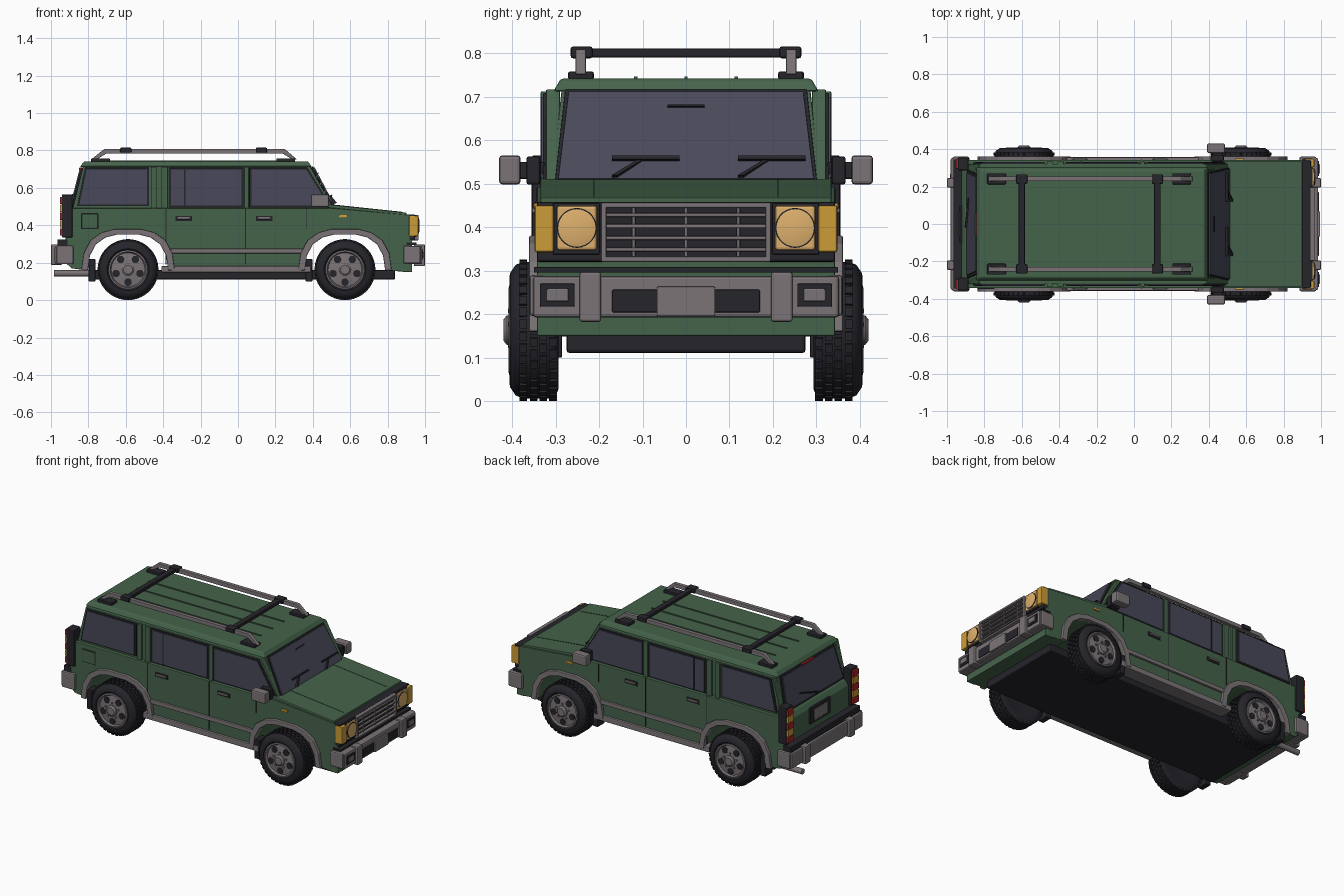
import bpy, bmesh, math
from mathutils import Matrix, Vector

def mat(name, *c):
    m = bpy.data.materials.new(name)
    m.diffuse_color = (*c, 1)
    return m

GREEN = mat("green_paint", 0.06, 0.125, 0.07)
DARK = mat("dark_trim", 0.018, 0.018, 0.024)
GLASS = mat("tinted_glass", 0.065, 0.065, 0.1)
GREY = mat("warm_grey", 0.2, 0.175, 0.185)
AMBER = mat("amber", 0.6, 0.33, 0.04)
LENS = mat("lamp_lens", 0.72, 0.43, 0.15)
RED = mat("red_lens", 0.4, 0.02, 0.02)

def finish(name, bm, m, bevel=0, smooth=False):
    bmesh.ops.recalc_face_normals(bm, faces=bm.faces)
    me = bpy.data.meshes.new(name)
    bm.to_mesh(me)
    bm.free()
    me.materials.append(m)
    o = bpy.data.objects.new(name, me)
    bpy.context.collection.objects.link(o)
    if bevel:
        b = o.modifiers.new("bevel", 'BEVEL')
        b.width, b.segments, b.limit_method = bevel, 2, 'ANGLE'
    if smooth:
        bpy.ops.object.select_all(action='DESELECT')
        o.select_set(True)
        bpy.context.view_layer.objects.active = o
        bpy.ops.object.shade_smooth_by_angle(angle=math.radians(35))
    return o

def loft(name, a, b, m, bevel=0):
    """Solid between two rings of points."""
    bm = bmesh.new()
    A = [bm.verts.new(p) for p in a]
    B = [bm.verts.new(p) for p in b]
    bm.faces.new(A)
    bm.faces.new(B)
    for i in range(len(A)):
        j = (i + 1) % len(A)
        bm.faces.new((A[i], A[j], B[j], B[i]))
    return finish(name, bm, m, bevel)

def rect(x0, x1, y0, y1, z):
    return [(x0, y0, z), (x1, y0, z), (x1, y1, z), (x0, y1, z)]

def box(name, x0, x1, y0, y1, z0, z1, m, bevel=0.003):
    return loft(name, rect(x0, x1, y0, y1, z0), rect(x0, x1, y0, y1, z1), m, bevel)

def pair(name, x0, x1, y0, y1, z0, z1, m, bevel=0.003):
    for s in (1, -1):
        box(name, x0, x1, s * y0, s * y1, z0, z1, m, bevel)

def side(name, pts, y0, y1, m, bevel=0.0):
    """x-z profile extruded from y0 to y1."""
    return loft(name, [(x, y0, z) for x, z in pts], [(x, y1, z) for x, z in pts], m, bevel)

def slab(name, pts, off, m, bevel=0.0):
    return loft(name, pts, [Vector(p) + Vector(off) for p in pts], m, bevel)

def lathe(name, prof, x, z, s, m, n=40, axis='Y'):
    bm = bmesh.new()
    rings = []
    for h, r in prof:
        ring = []
        for i in range(n):
            t = 2 * math.pi * i / n
            c, d = r * math.cos(t), r * math.sin(t)
            ring.append(bm.verts.new((x + c, s * h, z + d) if axis == 'Y' else (h, s + c, z + d)))
        rings.append(ring)
    for a, b in zip(rings, rings[1:]):
        for i in range(n):
            bm.faces.new((a[i], a[(i + 1) % n], b[(i + 1) % n], b[i]))
    bm.faces.new(rings[0])
    bm.faces.new(rings[-1])
    return finish(name, bm, m, smooth=True)

# Lower body with wheel arch openings in the profile
WX, WZ = (-0.588, 0.572), 0.163
ARCH = [(-0.25, 0.16), (-0.237, 0.25), (-0.2, 0.32), (-0.14, 0.362), (-0.07, 0.38),
        (0.07, 0.38), (0.14, 0.362), (0.2, 0.32), (0.237, 0.25), (0.25, 0.16)]
INNER = [(x * 0.86, 0.15 + (z - 0.15) * 0.87) for x, z in ARCH]
prof = [(-0.89, 0.17)]
for wx in WX:
    prof += [(wx + x, z) for x, z in INNER]
prof += [(0.92, 0.15), (0.92, 0.455), (0.5, 0.492), (-0.9, 0.492), (-0.922, 0.46), (-0.922, 0.2)]
side("lower_body", prof, -0.343, 0.343, GREEN, 0.004)
box("underbody", -0.8, 0.84, -0.275, 0.275, 0.11, 0.16, DARK, 0.008)

# Hood, cabin and roof
side("hood", [(0.47, 0.495), (0.47, 0.513), (0.9, 0.468), (0.9, 0.452)], -0.335, 0.335, GREEN, 0.004)
for s in (1, -1):
    slab("hood_seam", [(0.5, s * 0.21, 0.509), (0.5, s * 0.213, 0.509), (0.88, s * 0.213, 0.469),
                       (0.88, s * 0.21, 0.469)], (0, 0, 0.003), GREEN)
loft("cabin", rect(-0.888, 0.515, -0.312, 0.312, 0.48), rect(-0.825, 0.385, -0.285, 0.285, 0.725), GREEN, 0.004)
loft("roof", rect(-0.845, 0.395, -0.305, 0.305, 0.712), rect(-0.825, 0.375, -0.288, 0.288, 0.741), GREEN, 0.006)
for y in (-0.115, 0, 0.115):
    box("roof_rib", -0.7, 0.24, y - 0.004, y + 0.004, 0.738, 0.746, GREEN, 0)

# Windscreen and tailgate glass, each with a dark surround
def pane(name, lo, hi, w0, w1, off, m):
    slab(name, [(lo[0], -w0, lo[1]), (lo[0], w0, lo[1]), (hi[0], w1, hi[1]), (hi[0], -w1, hi[1])], off, m, 0.002)
pane("windscreen_seal", (0.506, 0.498), (0.391, 0.714), 0.302, 0.278, (0.006, 0, 0.003), DARK)
pane("windscreen", (0.503, 0.505), (0.396, 0.706), 0.294, 0.27, (0.012, 0, 0.006), GLASS)
pane("tailgate_seal", (-0.884, 0.495), (-0.829, 0.708), 0.29, 0.265, (-0.009, 0, 0.002), DARK)
pane("tailgate_glass", (-0.881, 0.507), (-0.833, 0.694), 0.275, 0.252, (-0.015, 0, 0.003), GLASS)
box("high_brake_lamp", -0.85, -0.83, -0.06, 0.06, 0.696, 0.708, RED)
slab("mirror_mark", [(0.413, -0.042, 0.668), (0.413, 0.042, 0.668), (0.411, 0.042, 0.672),
                     (0.411, -0.042, 0.672)], (0.02, 0, 0.01), DARK)
for y in (-0.09, 0.2):
    slab("wiper_blade", [(0.478, y - 0.08, 0.545), (0.478, y + 0.075, 0.545), (0.474, y + 0.075, 0.552),
                         (0.474, y - 0.08, 0.552)], (0.028, 0, 0.012), DARK)
    slab("wiper_arm", [(0.504, y - 0.08, 0.51), (0.504, y - 0.068, 0.51), (0.475, y - 0.01, 0.545),
                       (0.475, y - 0.022, 0.545)], (0.025, 0, 0.01), DARK)
slab("rear_wiper", [(-0.887, -0.02, 0.52), (-0.887, -0.01, 0.515), (-0.87, 0.14, 0.56),
                    (-0.87, 0.135, 0.567)], (-0.018, 0, 0), DARK)

# Side window frames, glass and pillars
WINDOWS = [("rear_quarter", [(-0.86, 0.503), (-0.475, 0.503), (-0.475, 0.708), (-0.818, 0.708)]),
           ("rear_door", [(-0.37, 0.495), (0.03, 0.495), (0.03, 0.708), (-0.37, 0.708)]),
           ("front_door", [(0.06, 0.495), (0.5, 0.495), (0.372, 0.708), (0.06, 0.708)])]
for s in (1, -1):
    side("side_frame", [(-0.885, 0.485), (0.515, 0.485), (0.385, 0.716), (-0.828, 0.716)],
         s * 0.29, s * 0.322, GREEN, 0.003)
    for n, p in WINDOWS:
        cx, cz = sum(q[0] for q in p) / 4, sum(q[1] for q in p) / 4
        side(n + "_seal", p, s * 0.315, s * 0.329, DARK, 0.002)
        side(n + "_glass", [(cx + (x - cx) * 0.94, cz + (z - cz) * 0.91) for x, z in p],
             s * 0.315, s * 0.332, GLASS)
    for x0, x1 in ((-0.465, -0.435), (-0.41, -0.375), (0.033, 0.058)):
        box("door_pillar", x0, x1, s * 0.315, s * 0.334, 0.49, 0.712, GREEN)
    box("window_divider", -0.29, -0.282, s * 0.32, s * 0.334, 0.5, 0.705, DARK, 0)
    # Door seams, handles, fuel flap, marker
    for x in (-0.385, 0.04, 0.365):
        box("door_seam", x - 0.002, x + 0.002, s * 0.34, s * 0.3445, 0.19 if x < 0.3 else 0.38, 0.49, DARK, 0)
    for x in (-0.29, 0.14):
        box("door_handle_cup", x - 0.045, x + 0.045, s * 0.34, s * 0.346, 0.422, 0.45, DARK)
        box("door_handle", x - 0.035, x + 0.035, s * 0.34, s * 0.354, 0.432, 0.444, GREY)
    box("side_marker", 0.54, 0.585, s * 0.34, s * 0.35, 0.441, 0.455, AMBER)
    # Arch flares, side moulding, sill
    for wx in WX:
        side("arch_flare", [(wx + x, z) for x, z in ARCH] + [(wx + x, z) for x, z in reversed(INNER)],
             s * 0.325, s * 0.361, GREY, 0.004)
        box("mud_flap", wx - 0.21, wx - 0.175, s * 0.285, s * 0.355, 0.1, 0.22, DARK)
    box("side_moulding", -0.36, 0.345, s * 0.335, s * 0.356, 0.25, 0.275, GREY, 0.004)
    box("sill_step", -0.41, 0.39, s * 0.27, s * 0.358, 0.148, 0.182, GREY, 0.005)
    # Door mirror
    box("mirror_arm", 0.42, 0.475, s * 0.325, s * 0.385, 0.51, 0.55, DARK, 0.005)
    box("mirror_base", 0.41, 0.48, s * 0.335, s * 0.367, 0.498, 0.562, DARK, 0.005)
    box("door_mirror", 0.39, 0.487, s * 0.38, s * 0.43, 0.498, 0.565, GREY, 0.008)
box("fuel_flap_edge", -0.84, -0.745, -0.346, -0.34, 0.38, 0.462, DARK)
box("fuel_flap", -0.836, -0.749, -0.348, -0.34, 0.384, 0.458, GREEN)

# Front: dark panel, grille, lamps
box("front_panel", 0.9, 0.945, -0.343, 0.343, 0.32, 0.458, DARK, 0.005)
box("front_lip", 0.9, 0.955, -0.35, 0.35, 0.295, 0.308, DARK)
box("front_valance", 0.88, 0.93, -0.342, 0.342, 0.15, 0.33, GREEN)
for z in (0.326, 0.45):
    box("grille_frame", 0.93, 0.965, -0.195, 0.195, z - 0.006, z + 0.006, GREY)
pair("grille_frame_side", 0.93, 0.965, 0.183, 0.195, 0.32, 0.456, GREY)
for z in (0.348, 0.375, 0.402, 0.428):
    box("grille_bar", 0.93, 0.958, -0.185, 0.185, z - 0.0045, z + 0.0045, GREY)
for y in (-0.12, 0, 0.12):
    box("grille_post", 0.93, 0.953, y - 0.004, y + 0.004, 0.33, 0.446, GREY)
pair("headlamp_surround", 0.93, 0.955, 0.198, 0.306, 0.337, 0.455, DARK)
pair("headlamp", 0.93, 0.963, 0.205, 0.297, 0.347, 0.449, LENS, 0.006)
pair("corner_lamp", 0.915, 0.965, 0.304, 0.348, 0.342, 0.45, AMBER, 0.005)
for y in (-0.251, 0.251):
    lathe("headlamp_rim", [(0.95, 0.046), (0.966, 0.046), (0.966, 0.043)], 0, 0.398, y, DARK, 28, 'X')
    lathe("headlamp_lens", [(0.95, 0.043), (0.967, 0.043), (0.971, 0.025)], 0, 0.398, y, LENS, 28, 'X')

# Front bumper
box("front_bumper", 0.92, 0.985, -0.352, 0.352, 0.192, 0.288, GREY, 0.008)
pair("front_bumper_end", 0.885, 0.975, 0.325, 0.36, 0.195, 0.29, GREY, 0.008)
pair("front_guard", 0.94, 1.0, 0.195, 0.245, 0.182, 0.297, GREY, 0.006)
box("bumper_intake", 0.95, 0.989, -0.17, 0.17, 0.204, 0.256, DARK)
box("front_plate", 0.95, 0.995, -0.067, 0.067, 0.195, 0.263, GREY)
pair("fog_lamp_housing", 0.95, 0.99, 0.256, 0.336, 0.217, 0.27, DARK)
pair("fog_lamp", 0.95, 0.994, 0.27, 0.32, 0.229, 0.258, GREY)

# Rear: bumper, lamps, plate, exhaust
box("rear_bumper", -0.98, -0.9, -0.352, 0.352, 0.195, 0.288, GREY, 0.008)
pair("rear_bumper_end", -0.97, -0.88, 0.325, 0.36, 0.192, 0.292, GREY, 0.008)
pair("rear_guard", -1.0, -0.94, 0.195, 0.245, 0.188, 0.298, GREY, 0.006)
box("rear_step_pad", -0.965, -0.91, -0.345, 0.345, 0.285, 0.325, DARK)
box("plate_recess", -0.932, -0.91, -0.1, 0.1, 0.365, 0.465, DARK)
box("rear_plate", -0.937, -0.91, -0.067, 0.067, 0.38, 0.448, GREY)
pair("tail_lamp_housing", -0.942, -0.885, 0.287, 0.355, 0.335, 0.565, DARK, 0.006)
for i, m in enumerate((RED, AMBER, RED, AMBER, RED)):
    z = 0.345 + i * 0.042
    pair("tail_lamp", -0.953, -0.92, 0.295, 0.35, z, z + 0.039, m)
o = lathe("exhaust_pipe", [(-0.985, 0.012), (-0.985, 0.017), (-0.78, 0.017)], 0, 0.143, 0.25, GREY, 16, 'X')

# Roof rack
RAIL = [(-0.785, 0.752), (-0.715, 0.798), (0.25, 0.798), (0.315, 0.752)]
outline = RAIL + [(0.295, 0.75), (0.24, 0.783), (-0.705, 0.783), (-0.76, 0.75)]
outline[1:3] = [(-0.715, 0.808), (0.25, 0.808)]
for s in (1, -1):
    side("roof_rail", outline, s * 0.23, s * 0.254, GREY, 0.003)
    for x in (-0.735, 0.255):
        box("rail_foot", x - 0.05, x + 0.05, s * 0.212, s * 0.271, 0.738, 0.758, DARK, 0.005)
    for x in (-0.6, 0.125):
        box("crossbar_clamp", x - 0.03, x + 0.03, s * 0.215, s * 0.265, 0.788, 0.815, DARK, 0.005)
for x in (-0.6, 0.125):
    box("crossbar", x - 0.017, x + 0.017, -0.262, 0.262, 0.79, 0.811, DARK, 0.004)

# Wheels: tyre with tread blocks, rim, hub and dark rim holes
for wx in WX:
    for s in (1, -1):
        lathe("tyre", [(0.3, 0.1), (0.293, 0.135), (0.3, 0.152), (0.312, 0.157), (0.375, 0.157),
                       (0.392, 0.15), (0.405, 0.13), (0.406, 0.112), (0.396, 0.102)], wx, WZ, s, DARK, 48)
        bm = bmesh.new()
        for row, y in enumerate((0.306, 0.328, 0.35, 0.374)):
            for i in range(36):
                M = (Matrix.Translation((wx, s * y, WZ)) @ Matrix.Rotation(math.radians(10 * i + 5 * (row % 2)), 4, 'Y')
                     @ Matrix.Translation((0, 0, 0.155)) @ Matrix.Diagonal((0.02, 0.018, 0.015, 1)))
                bmesh.ops.create_cube(bm, size=1, matrix=M)
        finish("tyre_tread", bm, DARK)
        lathe("rim", [(0.38, 0.104), (0.406, 0.104), (0.408, 0.096), (0.397, 0.09), (0.402, 0.045),
                      (0.404, 0.03)], wx, WZ, s, GREY, 40)
        lathe("hub_cap", [(0.395, 0.034), (0.412, 0.034), (0.42, 0.024)], wx, WZ, s, GREY, 20)
        for i in range(5):
            t = math.radians(-90 + 72 * i)
            c, d = math.cos(t), math.sin(t)
            lathe("rim_hole", [(0.39, 0.02), (0.4025, 0.02)], wx + 0.067 * c, WZ + 0.067 * d, s, DARK, 14)
            lathe("wheel_nut", [(0.395, 0.006), (0.409, 0.006)], wx - 0.045 * c, WZ - 0.045 * d, s, GREY, 6)
